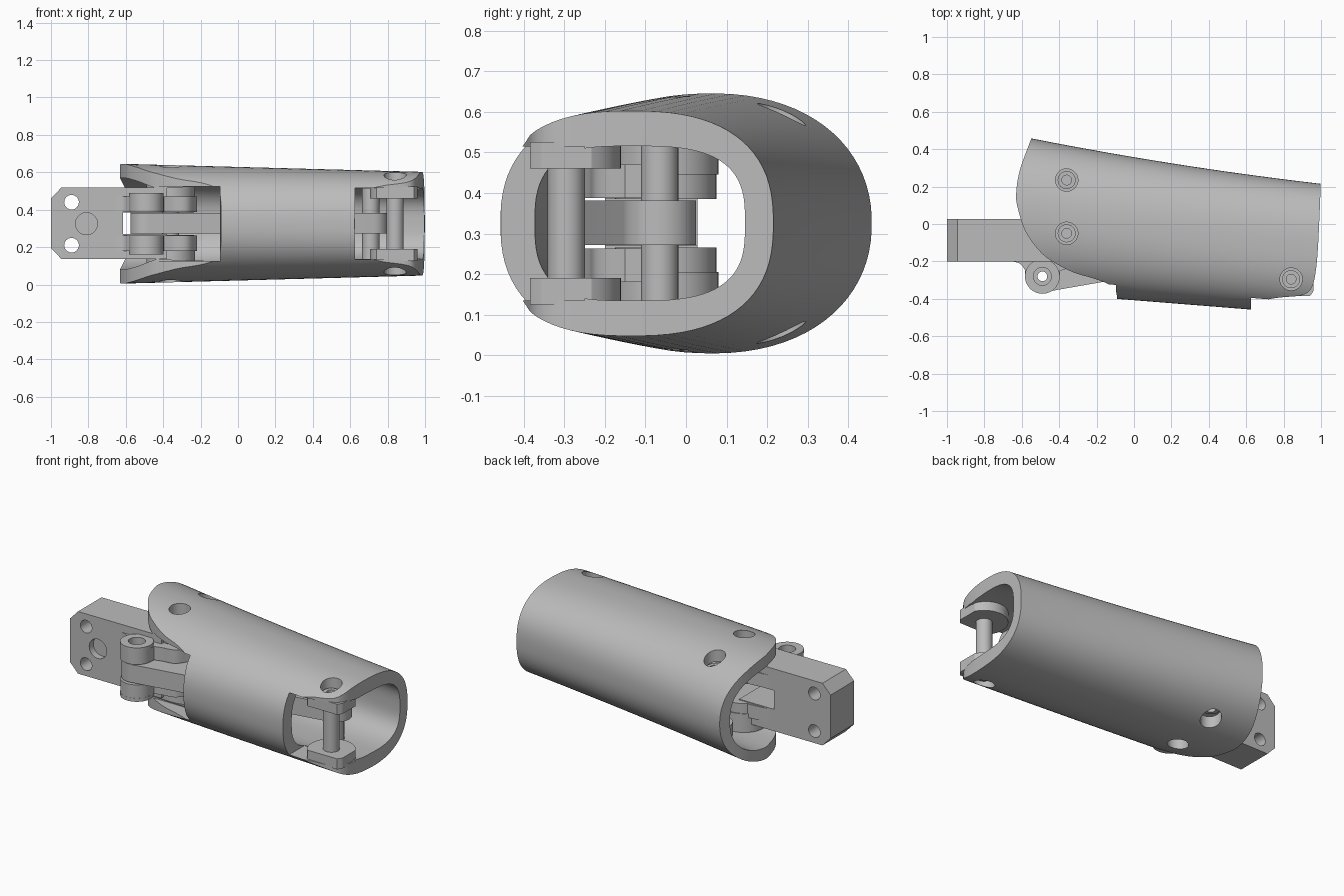
import bpy, bmesh, math
from mathutils import Matrix, Vector

if "Cube" in bpy.data.objects:
    bpy.data.objects.remove(bpy.data.objects["Cube"], do_unlink=True)

grey = bpy.data.materials.new("light_grey")
grey.use_nodes = True
grey.diffuse_color = (0.5, 0.5, 0.5, 1)
grey.node_tree.nodes["Principled BSDF"].inputs["Base Color"].default_value = (0.5, 0.5, 0.5, 1)
MID = 0.325          # height of the mirror plane


def finish(name, bm):
    bmesh.ops.recalc_face_normals(bm, faces=bm.faces)
    me = bpy.data.meshes.new(name)
    bm.to_mesh(me)
    bm.free()
    me.materials.append(grey)
    ob = bpy.data.objects.new(name, me)
    bpy.context.collection.objects.link(ob)
    return ob


def prism(name, pts, lo, hi, axis="z"):
    """Extrude an outline along z (points are x, y) or y (points are x, z)."""
    place = (lambda p, h: (p[0], p[1], h)) if axis == "z" else (lambda p, h: (p[0], h, p[1]))
    bm = bmesh.new()
    a = [bm.verts.new(place(p, lo)) for p in pts]
    b = [bm.verts.new(place(p, hi)) for p in pts]
    bm.faces.new(a)
    bm.faces.new(b)
    for i in range(len(a)):
        j = (i + 1) % len(a)
        bm.faces.new((a[i], a[j], b[j], b[i]))
    return finish(name, bm)


def circle(x, y, r, start=0, end=360, n=40):
    full = end - start == 360
    step = (end - start) / (n if full else n - 1)
    return [(x + r * math.cos(math.radians(start + step * i)),
             y + r * math.sin(math.radians(start + step * i))) for i in range(n)]


def cylinder(name, x, y, r, lo, hi, axis="z"):
    return prism(name, circle(x, y, r), lo, hi, axis)


def box(name, x0, x1, y0, y1, z0, z1):
    return prism(name, [(x0, y0), (x1, y0), (x1, y1), (x0, y1)], z0, z1)


def boolean(ob, tool, op="DIFFERENCE"):
    mod = ob.modifiers.new("cut", "BOOLEAN")
    mod.operation, mod.object, mod.solver = op, tool, "EXACT"
    bpy.context.view_layer.objects.active = ob
    bpy.ops.object.modifier_apply(modifier=mod.name)
    bpy.data.objects.remove(tool, do_unlink=True)


def smooth_path(pts, n=6):
    """Catmull-Rom curve through the points."""
    v = [Vector(p) for p in pts]
    v = [2 * v[0] - v[1]] + v + [2 * v[-1] - v[-2]]
    out = []
    for a, b, c, d in zip(v, v[1:], v[2:], v[3:]):
        for k in range(n):
            t = k / n
            q = 0.5 * (2 * b + (c - a) * t + (2 * a - 5 * b + 4 * c - d) * t * t
                       + (3 * b - a - 3 * c + d) * t ** 3)
            out.append((q.x, q.y))
    return out + [tuple(v[-2])]


def tube(name, back_in, front_in, hz0, hz1, n0, n1, x0, x1):
    """Loft rounded oval sections along x."""
    bm = bmesh.new()
    rings, count, stations = [], 80, 12
    for s in range(stations + 1):
        x = x0 + (x1 - x0) * s / stations
        t = (x + 0.6) / 1.6
        back = 0.468 - 0.32 * t + 0.067 * t * t - back_in
        front = -0.36 - 0.1275 * t + front_in
        hz, power = hz0 + (hz1 - hz0) * t, 2 / (n0 + (n1 - n0) * t)
        ring = []
        for i in range(count):
            a = 2 * math.pi * (i + 0.5) / count
            c, w = math.cos(a), math.sin(a)
            y = (back + front) / 2 + (back - front) / 2 * math.copysign(abs(c) ** power, c)
            ring.append(bm.verts.new((x, y, MID + hz * math.copysign(abs(w) ** power, w))))
        rings.append(ring)
    for a, b in zip(rings, rings[1:]):
        for i in range(count):
            j = (i + 1) % count
            bm.faces.new((a[i], a[j], b[j], b[i]))
    bm.faces.new(rings[0])
    bm.faces.new(rings[-1])
    return finish(name, bm)


# Outer shell: oval tube trimmed by a curved plan outline
shell = tube("shell", 0, 0, 0.32, 0.277, 2.15, 2.5, -0.75, 1.1)
left_end = smooth_path([(-0.09, -0.39), (-0.1, -0.355), (-0.14, -0.32), (-0.22, -0.29),
                        (-0.32, -0.26), (-0.42, -0.21), (-0.5, -0.15), (-0.58, -0.04),
                        (-0.62, 0.08), (-0.63, 0.16), (-0.61, 0.29), (-0.55, 0.455), (-0.52, 0.55)])
right_end = smooth_path([(1, 0.3), (0.998, 0.2), (0.985, -0.1), (0.972, -0.25), (0.95, -0.34),
                         (0.9, -0.38), (0.78, -0.393), (0.7, -0.408), (0.65, -0.435), (0.61, -0.47)])
outline = [(-0.09, -0.6)] + left_end + [(1, 0.55)] + right_end + [(0.6, -0.6)]
boolean(shell, prism("trim", outline, -0.3, 1), "INTERSECT")
boolean(shell, tube("cavity", 0.07, 0.085, 0.245, 0.19, 2.5, 3, -0.8, 1.15))
boolean(shell, box("right_window", 0.625, 1.2, -0.7, -0.25, 0.135, 0.515))
boolean(shell, box("left_window", -0.9, -0.095, -0.7, -0.2, 0.125, 0.525))

# Screw positions with boss radius and the heights of boss and screw seat above mid
screws = [("front_left", -0.36, -0.05, 0.13, 0.12, 0.235),
          ("back_left", -0.36, 0.235, 0.1, 0.12, 0.2),
          ("right", 0.84, -0.295, 0.135, 0.135, 0.2)]
for name, x, y, r, lo, seat in screws:
    boolean(shell, cylinder("screw_hole", x, y, 0.06, -0.2, 0.9))
    for side, s in (("upper", 1), ("lower", -1)):
        boss = cylinder(f"{name}_{side}_boss", x, y, r, MID + s * lo, MID + s * seat)
        if name == "right":
            boolean(boss, box("boss_trim", 0.5, 0.96, -0.385, 0, -0.1, 0.8), "INTERSECT")
        boolean(boss, cylinder("socket", x, y, 0.026, MID + s * (seat - 0.04), MID + s * 0.4))
        ring = cylinder(f"{name}_{side}_screw_head", x, y, 0.048, MID + s * (seat - 0.01), MID + s * (seat + 0.015))
        boolean(ring, cylinder("socket", x, y, 0.026, MID - 0.4, MID + 0.4))

# Cross pins
cylinder("right_pin", 0.84, -0.295, 0.046, 0.18, 0.47)
cylinder("inner_pin", 0.71, -0.065, 0.046, 0.12, 0.53)
cylinder("back_left_pin", -0.36, 0.235, 0.045, 0.19, 0.46)

# Mounting bracket with chamfered end and bolt holes
bracket = prism("bracket", [(-1, 0.195), (-0.945, 0.137), (-0.38, 0.137), (-0.38, 0.518),
                            (-0.945, 0.518), (-1, 0.46)], -0.2, 0.028, "y")
for z in (0.21, 0.44):
    boolean(bracket, cylinder("bolt_hole", -0.89, z, 0.039, -0.4, 0.3, "y"))
boolean(bracket, cylinder("dimple", -0.81, MID, 0.059, -0.4, -0.16, "y"))
boolean(bracket, box("slot", -0.615, -0.2, -0.5, 0.2, 0.27, 0.385))

# Hinge knuckles with filleted roots
hinge = (-0.49, -0.28)
lug = ([(-0.66, -0.19)] + smooth_path([(-0.65, -0.2), (-0.61, -0.212), (-0.583, -0.245)])
       + circle(*hinge, 0.092, 180, 360, 24)
       + smooth_path([(-0.395, -0.25), (-0.35, -0.237), (-0.27, -0.22), (-0.22, -0.15)])
       + [(-0.23, -0.05), (-0.36, 0.05), (-0.66, 0.02)])
for side, s in (("upper", 1), ("lower", -1)):
    knuckle = prism(f"{side}_knuckle", lug, MID + s * 0.062, MID + s * 0.145)
    boolean(knuckle, cylinder("bore", *hinge, 0.048, MID + s * 0.115, MID + s * 0.3))
    boolean(knuckle, cylinder("small_bore", *hinge, 0.026, -0.2, 0.9))
    cap = cylinder(f"{side}_knuckle_cap", *hinge, 0.093, MID + s * 0.144, MID + s * 0.165)
    boolean(cap, cylinder("bore", *hinge, 0.048, -0.2, 0.9))
    # Pivot barrel beside the slot
    cylinder(f"{side}_pivot_barrel", -0.36, -0.05, 0.125, MID + s * 0.06, MID + s * 0.121)

# Long coupling link between the hinge and the inner pin
tip = (0.71, -0.065)
tilt = math.degrees(math.atan2(tip[1] - hinge[1], tip[0] - hinge[0]))
link = prism("coupling_link", circle(*hinge, 0.085, tilt + 90, tilt + 270, 20)
             + circle(*tip, 0.09, tilt - 90, tilt + 90, 20), 0.272, 0.382)
boolean(link, cylinder("bore", *hinge, 0.026, 0, 0.7))

for ob in bpy.context.collection.objects:
    if ob.type == "MESH":
        bpy.ops.object.select_all(action="DESELECT")
        ob.select_set(True)
        bpy.context.view_layer.objects.active = ob
        bpy.ops.object.shade_smooth_by_angle(angle=math.radians(30))
